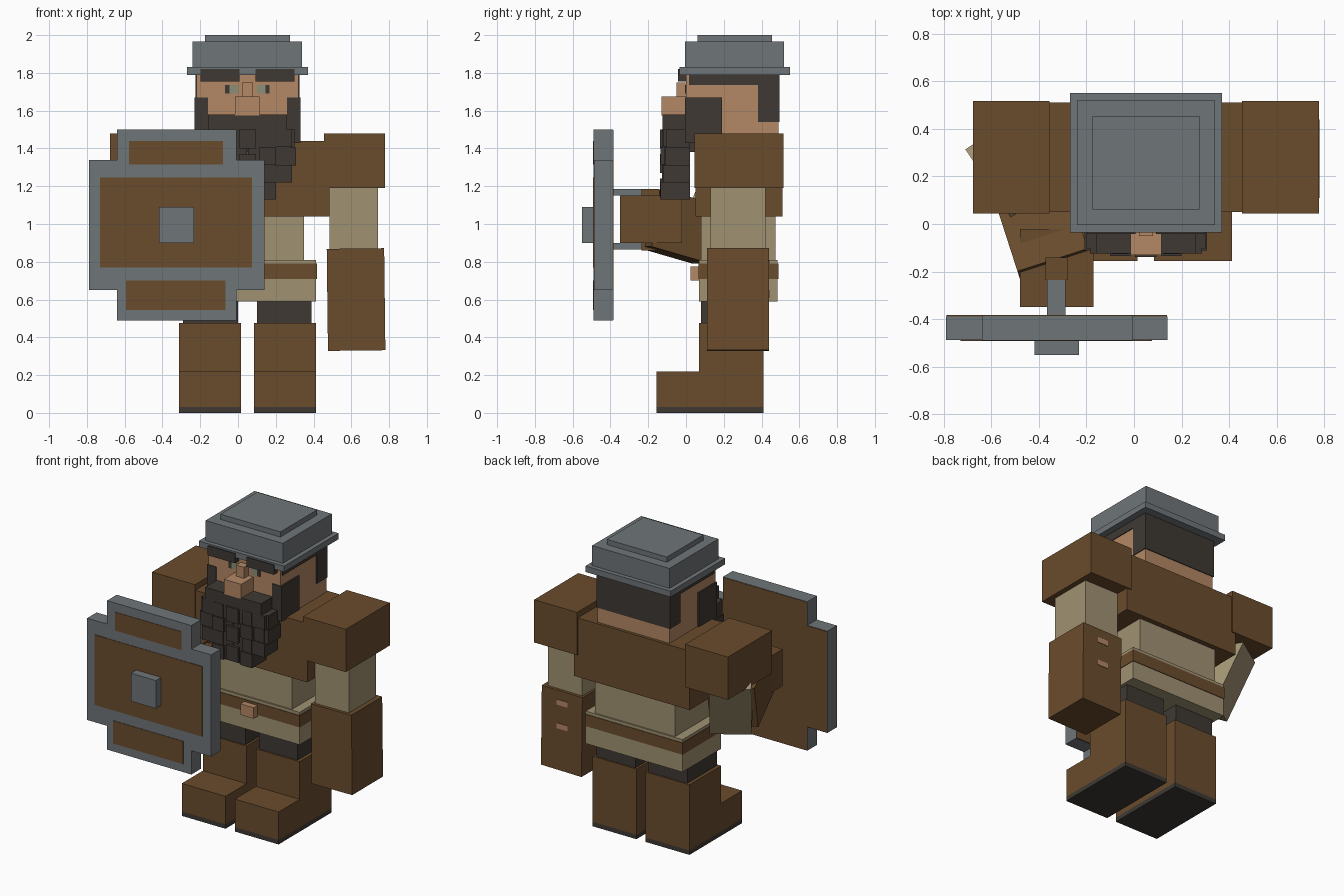
import bpy
from mathutils import Vector, Matrix

if "Cube" in bpy.data.objects:
    bpy.data.objects.remove(bpy.data.objects["Cube"])

CX = 0.05  # body mirror line


def material(name, rgb):
    m = bpy.data.materials.new(name)
    lin = [((c / 255 + 0.055) / 1.055) ** 2.4 for c in rgb]
    m.diffuse_color = (*lin, 1)
    m.use_nodes = True
    m.node_tree.nodes["Principled BSDF"].inputs["Base Color"].default_value = m.diffuse_color
    return m


BROWN = material("leather_brown", (106, 76, 45))
CLOTH = material("beige_cloth", (160, 146, 114))
STEEL = material("grey_steel", (111, 117, 120))
DARK = material("dark_hair", (62, 57, 51))
SKIN = material("skin", (180, 136, 101))
EYE = material("eye_grey", (140, 142, 120))


def block(name, mat, x, y, z, matrix=None):
    """Box from x, y, z ranges, optionally transformed."""
    verts = [(a, b, c) for a in x for b in y for c in z]
    faces = [(0, 1, 3, 2), (4, 6, 7, 5), (0, 4, 5, 1),
             (2, 3, 7, 6), (0, 2, 6, 4), (1, 5, 7, 3)]
    me = bpy.data.meshes.new(name)
    me.from_pydata(verts, [], faces)
    if matrix:
        me.transform(matrix)
    me.materials.append(mat)
    ob = bpy.data.objects.new(name, me)
    bpy.context.collection.objects.link(ob)
    return ob


def pair(name, mat, x, y, z):
    """Box and its mirror image across the body centre."""
    block(name + "_right", mat, x, y, z)
    block(name + "_left", mat, (2 * CX - x[1], 2 * CX - x[0]), y, z)


def limb(name, mat, start, end, w, h):
    """Box of width w and height h running between two points."""
    a, b = Vector(start), Vector(end)
    d = (b - a).normalized()
    side = d.cross(Vector((0, 0, 1))).normalized()
    up = side.cross(d)
    rot = Matrix((side, d, up)).transposed().to_4x4()
    block(name, mat, (-w / 2, w / 2), (0, (b - a).length), (-h / 2, h / 2),
          Matrix.Translation(a) @ rot)


# Legs and boots
pair("trouser_leg", DARK, (0.10, 0.39), (0.08, 0.40), (0.45, 0.60))
pair("boot_shaft", BROWN, (0.085, 0.413), (0.07, 0.41), (0.22, 0.475))
pair("boot_foot", BROWN, (0.085, 0.413), (-0.155, 0.41), (0.03, 0.22))
pair("boot_sole", DARK, (0.085, 0.413), (-0.155, 0.41), (0, 0.03))

# Body
block("tunic_skirt", CLOTH, (-0.313, 0.413), (0.07, 0.485), (0.59, 0.81))
block("belt", BROWN, (-0.317, 0.417), (0.066, 0.489), (0.71, 0.79))
block("belt_buckle", SKIN, (0.0, 0.10), (0.025, 0.07), (0.70, 0.775))
block("shirt", CLOTH, (-0.25, 0.35), (0.08, 0.475), (0.80, 1.05))
block("vest", BROWN, (-0.385, 0.485), (0.05, 0.51), (1.04, 1.44))
pair("shoulder", BROWN, (0.455, 0.777), (0.045, 0.517), (1.19, 1.48))

# Hanging arm
tilt = Matrix.Translation((0.625, 0.27, 0.6)) @ Matrix.Rotation(0.012, 4, 'Y') \
    @ Matrix.Translation((-0.625, -0.27, -0.6))
block("sleeve_right", CLOTH, (0.485, 0.742), (0.13, 0.42), (0.86, 1.22))
block("gauntlet_right", BROWN, (0.473, 0.777), (0.11, 0.44), (0.33, 0.87), tilt.inverted())
for z in (0.63, 0.79):
    block("gauntlet_stud", SKIN, (0.58, 0.66), (0.435, 0.444), (z - 0.018, z + 0.018))

# Bent arm behind the shield
limb("sleeve_left", CLOTH, (-0.53, 0.28, 1.25), (-0.43, 0.13, 0.86), 0.26, 0.28)
limb("gauntlet_left", BROWN, (-0.43, 0.12, 0.94), (-0.33, -0.19, 1.03), 0.31, 0.31)
block("fist_left", BROWN, (-0.48, -0.17), (-0.35, -0.02), (0.90, 1.15))

# Shield
block("shield_wide_plate", STEEL, (-0.79, 0.14), (-0.488, -0.388), (0.65, 1.34))
block("shield_tall_plate", STEEL, (-0.64, -0.007), (-0.49, -0.386), (0.49, 1.50))
block("shield_boss", STEEL, (-0.418, -0.232), (-0.55, -0.48), (0.90, 1.09))
front, back = (-0.493, -0.487), (-0.39, -0.383)
block("shield_panel_middle", BROWN, (-0.73, 0.075), front, (0.77, 1.245))
block("shield_panel_top", BROWN, (-0.578, -0.08), front, (1.315, 1.44))
block("shield_panel_bottom", BROWN, (-0.592, -0.067), front, (0.545, 0.70))
block("shield_back_wide", BROWN, (-0.788, 0.138), back, (0.652, 1.338))
block("shield_back_tall", BROWN, (-0.638, -0.009), back, (0.492, 1.498))
for z in (0.865, 1.15):
    block("shield_handle_arm", STEEL, (-0.365, -0.288), (-0.39, -0.18), (z, z + 0.035))
    block("handle_wrap", BROWN, (-0.372, -0.28), (-0.235, -0.14), (z - 0.005, z + 0.036))

# Head and hair
block("head", SKIN, (-0.22, 0.32), (0.0, 0.49), (1.43, 1.80))
block("hair_back", DARK, (-0.225, 0.325), (0.38, 0.495), (1.54, 1.80))
pair("hair_side", DARK, (0.30, 0.325), (0.015, 0.385), (1.735, 1.80))
pair("sideburn", DARK, (0.26, 0.33), (-0.005, 0.19), (1.43, 1.67))
pair("eyebrow", DARK, (0.093, 0.298), (-0.042, 0.02), (1.755, 1.82))
block("nose", SKIN, (-0.015, 0.115), (-0.13, 0.0), (1.575, 1.675))
block("nose_bridge", SKIN, (0.02, 0.08), (-0.05, 0.0), (1.675, 1.75))
pair("eye", EYE, (0.10, 0.146), (-0.003, 0.003), (1.69, 1.735))
pair("pupil", DARK, (0.146, 0.168), (-0.004, 0.003), (1.69, 1.735))

# Beard: a moustache block above staggered braided columns
block("beard_base", DARK, (-0.16, 0.26), (-0.125, 0.05), (1.49, 1.58))
block("beard_core", DARK, (-0.15, 0.25), (-0.095, 0.05), (1.38, 1.50))
pair("beard_lock_inner", DARK, (0.052, 0.125), (-0.12, 0.02), (1.13, 1.50))
for i, (x0, x1, low) in enumerate([(0.115, 0.20, 1.13), (0.19, 0.285, 1.22),
                                   (0.235, 0.308, 1.31)]):
    rows = 4 - i
    step = (1.50 - low) / rows
    for r in range(rows):
        g = 0.008 if r % 2 else 0.0
        pair("beard_lock", DARK, (x0 + g, x1 - g),
             (-0.135 + 0.012 * i + g, 0.02), (low + r * step, low + (r + 1) * step))
for z in (1.14, 1.27, 1.40):
    block("beard_braid", DARK, (0.005, 0.095), (-0.138, 0.0), (z, z + 0.10))

# Helmet
block("helmet_brim", STEEL, (-0.27, 0.37), (-0.035, 0.55), (1.79, 1.83))
block("helmet_bowl", STEEL, (-0.24, 0.34), (-0.005, 0.52), (1.83, 1.965))
block("helmet_crown", STEEL, (-0.175, 0.275), (0.062, 0.455), (1.965, 2.0))
